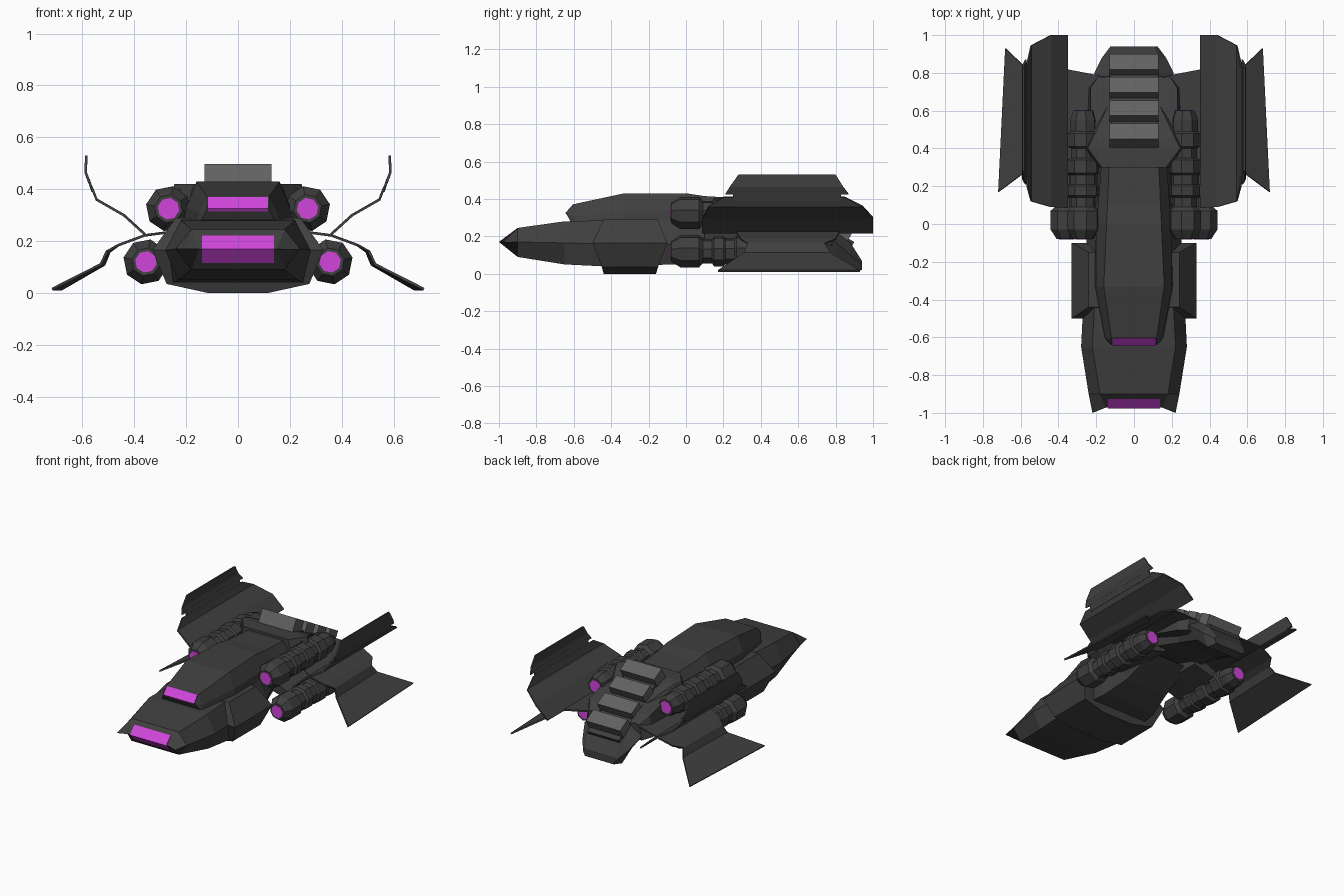
import bpy, bmesh, math
from mathutils import Vector


def material(name, rgb):
    m = bpy.data.materials.new(name)
    m.diffuse_color = (*rgb, 1)
    return m


DARK = material("dark_metal", (0.05, 0.05, 0.05))
SLAT = material("slat_metal", (0.12, 0.12, 0.12))
GLOW = material("violet_glow", (0.64, 0.06, 0.72))


def loft(name, rings, mat=DARK, mirror=False, caps=True, closed=True, thick=0):
    """Skin a list of equal-length point rings into a flat-shaded object."""
    bm = bmesh.new()
    vs = [[bm.verts.new(p) for p in r] for r in rings]
    n = len(rings[0])
    for a, b in zip(vs, vs[1:]):
        for i in range(n if closed else n - 1):
            j = (i + 1) % n
            bm.faces.new((a[i], a[j], b[j], b[i]))
    if caps:
        bm.faces.new(vs[0])
        bm.faces.new(vs[-1])
    bmesh.ops.recalc_face_normals(bm, faces=bm.faces)
    me = bpy.data.meshes.new(name)
    bm.to_mesh(me)
    bm.free()
    ob = bpy.data.objects.new(name, me)
    bpy.context.collection.objects.link(ob)
    me.materials.append(mat)
    if thick:
        s = ob.modifiers.new("thickness", 'SOLIDIFY')
        s.thickness, s.offset = thick, 0
    if mirror:
        ob.modifiers.new("mirror", 'MIRROR')
    return ob


def hexa(y, wt, zt, wm, zm, wb, zb, dy=0):
    """Six-sided hull section: top, middle and bottom half-widths and heights."""
    return [(-wt, y, zt), (wt, y, zt), (wm, y + dy, zm),
            (wb, y, zb), (-wb, y, zb), (-wm, y + dy, zm)]


def rect_z(z, x0, x1, y0, y1):
    return [(x0, y0, z), (x1, y0, z), (x1, y1, z), (x0, y1, z)]


def bar(name, half, profile, mat=DARK):
    """Extrude a y-z profile across x."""
    return loft(name, [[(x, y, z) for y, z in profile] for x in (-half, half)], mat)


# Main hull, wedge nose to engine bay (nose edge is a closed crease, rear is buried)
loft("main_hull", [hexa(*s) for s in (
    (-0.972, 0.15, 0.17, 0.22, 0.17, 0.15, 0.17, -0.028),
    (-0.90, 0.18, 0.245, 0.24, 0.17, 0.18, 0.09),
    (-0.65, 0.22, 0.28, 0.28, 0.165, 0.23, 0.05),
    (-0.45, 0.21, 0.285, 0.27, 0.16, 0.25, 0.04),
    (-0.05, 0.20, 0.285, 0.25, 0.16, 0.20, 0.05),
    (0.12, 0.18, 0.30, 0.20, 0.20, 0.16, 0.10),
    (0.35, 0.17, 0.32, 0.19, 0.26, 0.14, 0.20))], caps=False)

# Side armour around the middle of the hull, running down into the keel
loft("side_armour", [rect_z(0.0, -0.115, 0.115, -0.44, -0.16),
                     rect_z(0.035, -0.275, 0.275, -0.45, -0.15),
                     rect_z(0.165, -0.33, 0.33, -0.50, -0.10),
                     rect_z(0.29, -0.24, 0.24, -0.44, -0.15)])

# Upper cabin
loft("upper_cabin", [hexa(*s) for s in (
    (-0.64, 0.12, 0.33, 0.122, 0.325, 0.12, 0.32),
    (-0.60, 0.12, 0.372, 0.15, 0.31, 0.16, 0.25),
    (-0.33, 0.16, 0.43, 0.20, 0.33, 0.21, 0.26),
    (0.00, 0.145, 0.43, 0.20, 0.34, 0.20, 0.26),
    (0.10, 0.14, 0.415, 0.19, 0.34, 0.19, 0.26),
    (0.36, 0.13, 0.40, 0.17, 0.34, 0.17, 0.26))])

# Glowing window strips
bar("nose_window", 0.138, [(-0.927, 0.222), (-0.977, 0.17), (-0.927, 0.115), (-0.90, 0.17)], GLOW)
bar("cabin_window", 0.115, [(-0.605, 0.37), (-0.645, 0.325), (-0.61, 0.28), (-0.59, 0.325)], GLOW)

# Drooping tail
loft("tail", [hexa(*s) for s in (
    (0.30, 0.17, 0.42, 0.19, 0.35, 0.16, 0.24),
    (0.40, 0.245, 0.42, 0.26, 0.37, 0.20, 0.21),
    (0.45, 0.22, 0.41, 0.25, 0.35, 0.18, 0.19),
    (0.62, 0.14, 0.33, 0.19, 0.26, 0.15, 0.15),
    (0.80, 0.13, 0.225, 0.21, 0.17, 0.15, 0.09),
    (0.88, 0.13, 0.165, 0.17, 0.10, 0.13, 0.01),
    (0.94, 0.11, 0.07, 0.125, 0.05, 0.11, 0.02))])
loft("tail_strake", [[(x0, y, z0), (x1, y, z0), (x1 - 0.02, y, z1), (x0, y, z1)]
                     for y, x0, x1, z0, z1 in ((0.36, 0.16, 0.25, 0.27, 0.40),
                                               (0.72, 0.12, 0.25, 0.16, 0.30),
                                               (0.78, 0.12, 0.21, 0.15, 0.25))], mirror=True)

# Stepped cooling slats going down the tail
u, n = Vector((0.87, -0.5)), Vector((0.5, 0.87))
for i in range(4):
    c = Vector((0.466 + 0.123 * i, 0.43 - 0.07 * i))
    bar(f"tail_slat_{i + 1}", 0.13, [c + u * a + n * b for a, b in (
        (-0.047, -0.06), (0.047, -0.06), (0.047, 0.05), (-0.047, 0.05))], SLAT)
bar("slat_bed", 0.12, [(0.43, 0.44), (0.90, 0.17), (0.86, 0.10), (0.43, 0.36)])

# Ribbed engines with a glow at both ends
RIBS = [(-0.08, 0.055), (-0.03, 0.088), (0.07, 0.088), (0.09, 0.066), (0.14, 0.066),
        (0.15, 0.082), (0.20, 0.082), (0.21, 0.072), (0.26, 0.072), (0.27, 0.085),
        (0.34, 0.085), (0.35, 0.066), (0.40, 0.066), (0.41, 0.085), (0.48, 0.085),
        (0.49, 0.072), (0.55, 0.072), (0.60, 0.055)]


def ring(cx, cz, y, r):
    return [(cx + r * math.cos(a), y, cz + r * math.sin(a))
            for a in (math.tau * (k + 0.25) / 8 for k in range(8))]


for label, cx, cz in (("upper", 0.268, 0.325), ("lower", 0.355, 0.12)):
    loft(label + "_engine", [ring(cx, cz, y, r) for y, r in RIBS], mirror=True)
    for end, y0, y1 in (("front", -0.083, -0.07), ("rear", 0.59, 0.603)):
        loft(f"{label}_engine_{end}_glow",
             [ring(cx, cz, y, 0.042) for y in (y0, y1)], GLOW, mirror=True)

# Strut tying the lower engine to the hull
loft("engine_strut", [[(0.12, y, 0.17), (0.34, y, 0.11), (0.34, y, 0.16), (0.12, y, 0.25)]
                      for y in (0.10, 0.45)], mirror=True)


def wing(name, stations, thick=0.01):
    """Thin folded panel; each station is x, z, front y, back y."""
    loft(name, [[(x, y0, z), (x, y1, z)] for x, z, y0, y1 in stations],
         caps=False, closed=False, thick=thick, mirror=True)


# Upper wings with separate tip panels
wing("upper_wing", [(0.352, 0.22, 0.085, 1.0), (0.44, 0.30, 0.09, 1.0),
                    (0.545, 0.36, 0.12, 0.945), (0.565, 0.41, 0.20, 0.85)])
wing("wing_tip_joint", [(0.56, 0.39, 0.25, 0.83), (0.577, 0.44, 0.25, 0.83)])
wing("upper_wing_tip", [(0.573, 0.425, 0.21, 0.87), (0.587, 0.465, 0.235, 0.84),
                        (0.585, 0.53, 0.28, 0.80)])

# Lower wings: root plate, narrow waist and flared tip that toes in at the back
loft("lower_wing", [[(x0, y0, z), (x1, y1, z)] for x0, x1, z, y0, y1 in (
    (0.15, 0.15, 0.25, 0.40, 0.78), (0.36, 0.36, 0.222, 0.27, 0.82),
    (0.46, 0.46, 0.185, 0.29, 0.80), (0.505, 0.495, 0.16, 0.33, 0.74),
    (0.53, 0.515, 0.11, 0.31, 0.77), (0.717, 0.68, 0.015, 0.17, 0.93))],
    caps=False, closed=False, thick=0.01, mirror=True)
